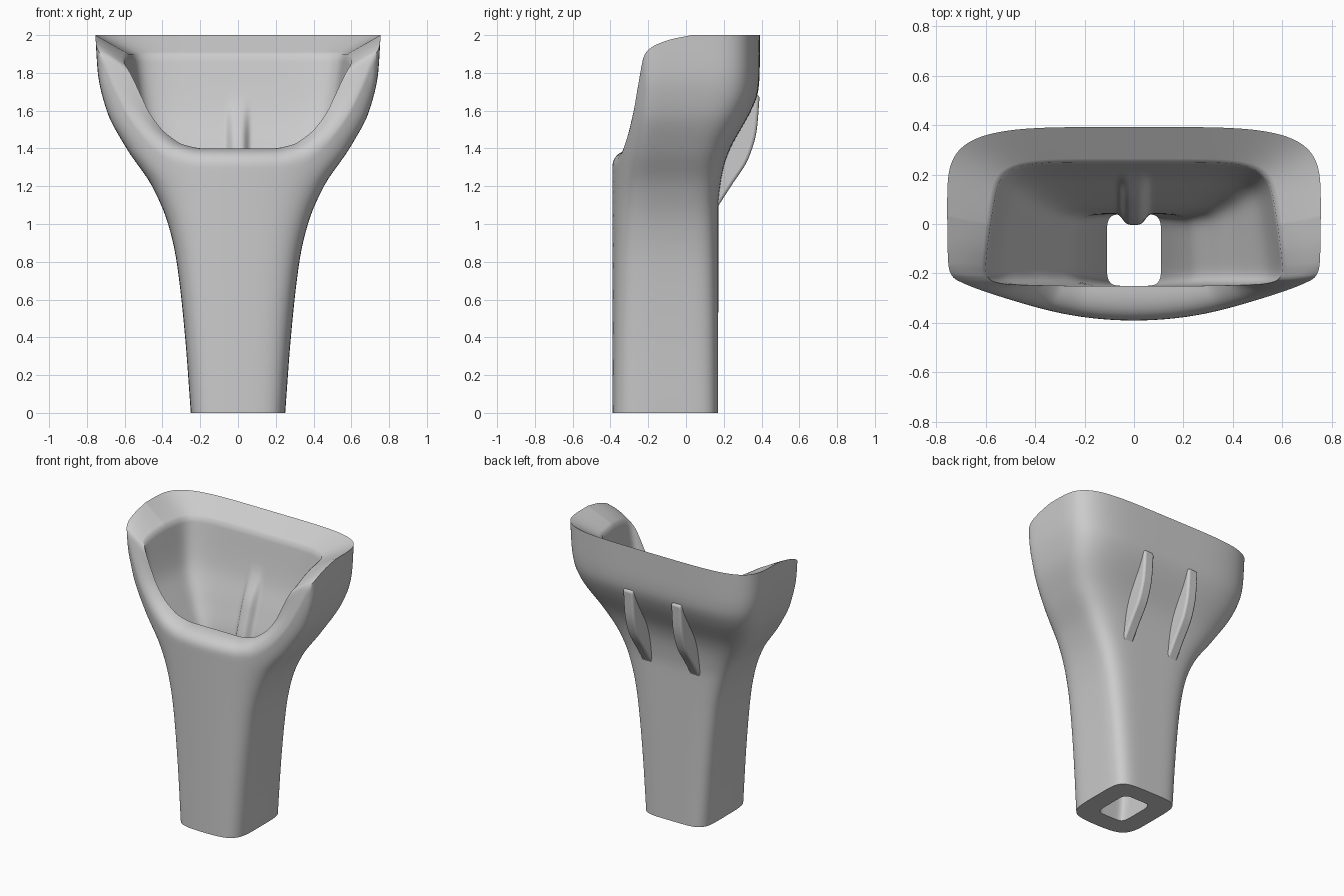
import bpy, bmesh, math

if "Cube" in bpy.data.objects:
    bpy.data.objects.remove(bpy.data.objects["Cube"])

def curve(pts):
    """Smooth interpolation through (position, value) points."""
    n = len(pts)
    sl = [(pts[i+1][1] - pts[i][1]) / (pts[i+1][0] - pts[i][0]) for i in range(n-1)]
    tan = []
    for i in range(n):
        a, b = sl[max(i-1, 0)], sl[min(i, n-2)]
        tan.append(0 if a * b <= 0 else 2 * a * b / (a + b))
    def f(x):
        x = min(max(x, pts[0][0]), pts[-1][0])
        i = 0
        while i < n - 2 and x > pts[i+1][0]:
            i += 1
        d = pts[i+1][0] - pts[i][0]
        t = (x - pts[i][0]) / d
        return ((2*t**3 - 3*t*t + 1) * pts[i][1] + (t**3 - 2*t*t + t) * d * tan[i]
                + (3*t*t - 2*t**3) * pts[i+1][1] + (t**3 - t*t) * d * tan[i+1])
    return f

# profiles against height
out_w = curve([(0, .25), (.4, .28), (.8, .325), (1, .37), (1.2, .455), (1.4, .59),
               (1.6, .695), (1.8, .742), (2, .755)])
out_back = curve([(0, .17), (1.1, .172), (1.2, .182), (1.3, .2), (1.4, .235),
                  (1.5, .29), (1.6, .345), (1.7, .382), (1.8, .39), (2, .392)])
in_w = curve([(0, .11), (.5, .15), (1, .23), (1.2, .32), (1.4, .43), (1.6, .525), (1.9, .58)])
in_back = curve([(0, .04), (1, .04), (1.2, .06), (1.4, .12), (1.6, .19), (1.9, .25)])
# rim height against angle towards the front (1 = full height, 0 = front lip)
rim = curve([(0, 1), (20, .97), (33, .93), (40, .88), (43, .83), (45, .75), (47.5, .55),
             (49, .38), (52, .17), (58, .04), (68, 0), (90, 0)])
ridge = curve([(0, 0), (.8, 0), (1.05, .045), (1.45, .045), (1.68, 0), (2, 0)])
square = curve([(0, 0), (1.1, 0), (1.75, 1), (2, 1)])   # squarer front corners on the arms

def unit(a, n):
    c, s = math.cos(a), math.sin(a)
    r = (abs(c)**n + abs(s)**n) ** (-1 / n)
    return r * c, r * s

def outer(a, z):
    u, v = unit(a, 5 + square(z) * (5 if math.sin(a) < 0 else -.5))
    x, yb = u * out_w(z), out_back(z)
    mid = (yb - .33) / 2
    front = -.255 - .135 * max(0, 1 - (x / .7)**2) ** 1.2
    return (x, mid + v * ((yb - mid) if v > 0 else (mid - front)), z)

def inner(a, z):
    u, v = unit(a, 6 + square(z) * (5 if math.sin(a) < 0 else 0))
    yb = in_back(z)
    x = u * in_w(z) * (1 - .07 * v * min(1, z / 1.9))
    mid = (yb - .25) / 2
    y = mid + v * (yb - mid)
    if v > 0:
        y -= ridge(z) * math.exp(-(x / .05)**4)
    return (x, y, z)

def make(name, bm, angle):
    bmesh.ops.recalc_face_normals(bm, faces=bm.faces[:])
    me = bpy.data.meshes.new(name)
    bm.to_mesh(me)
    bm.free()
    ob = bpy.data.objects.new(name, me)
    bpy.context.collection.objects.link(ob)
    bpy.ops.object.select_all(action='DESELECT')
    ob.select_set(True)
    bpy.context.view_layer.objects.active = ob
    bpy.ops.object.shade_smooth_by_angle(angle=math.radians(angle))
    return ob

# hollow basin and pedestal: every column runs up outside, over the rim, down inside
COLS, ROWS, LIP = 400, 48, 10
bm = bmesh.new()
grid = []
for i in range(COLS):
    a = 2 * math.pi * i / COLS
    s, c = math.sin(a), math.cos(a)
    h = 1 if s >= 0 else rim(math.degrees(math.atan2(-s, abs(c))))
    zo, zi = 1.3 + .7 * h, 1.4 + .5 * h
    pts = [outer(a, zo * k / ROWS) for k in range(ROWS + 1)]
    p, q = pts[-1], inner(a, zi)
    m = (1 - h) ** .7                                   # roundness of the rim
    corner = (p[0], p[1], p[2] + .095)
    ctrl = [(p[j] + q[j]) / 2 * (1 - m) + corner[j] * m for j in range(3)]
    for k in range(1, LIP):
        t = k / LIP
        pts.append([p[j] * (1-t)**2 + 2 * t * (1-t) * ctrl[j] + q[j] * t * t for j in range(3)])
    pts += [inner(a, zi * k / ROWS) for k in range(ROWS, -1, -1)]
    grid.append([bm.verts.new(v) for v in pts])
for i in range(COLS):
    A, B = grid[i], grid[(i + 1) % COLS]
    for k in range(len(A)):
        j = (k + 1) % len(A)
        bm.faces.new((A[k], B[k], B[j], A[j]))
make("basin_body", bm, 60)

# two support fins under the back of the bowl
edge = curve([(1.06, .15), (1.1, .174), (1.2, .238), (1.35, .332), (1.5, .375), (1.68, .39)])
for side, x in (("left", -.19), ("right", .19)):
    bm = bmesh.new()
    prof = [(edge(1.06 + .62 * k / 20), 1.06 + .62 * k / 20) for k in range(21)]
    prof += [(.33, 1.7), (.21, 1.5), (.15, 1.3), (.11, 1.08)]
    f = bm.faces.new([bm.verts.new((x - .04, y, z)) for y, z in prof])
    r = bmesh.ops.extrude_face_region(bm, geom=[f])
    bmesh.ops.translate(bm, vec=(.08, 0, 0),
                        verts=[g for g in r["geom"] if isinstance(g, bmesh.types.BMVert)])
    ob = make(side + "_back_fin", bm, 40)
    bev = ob.modifiers.new("soft_edges", 'BEVEL')
    bev.width, bev.segments = .015, 3
